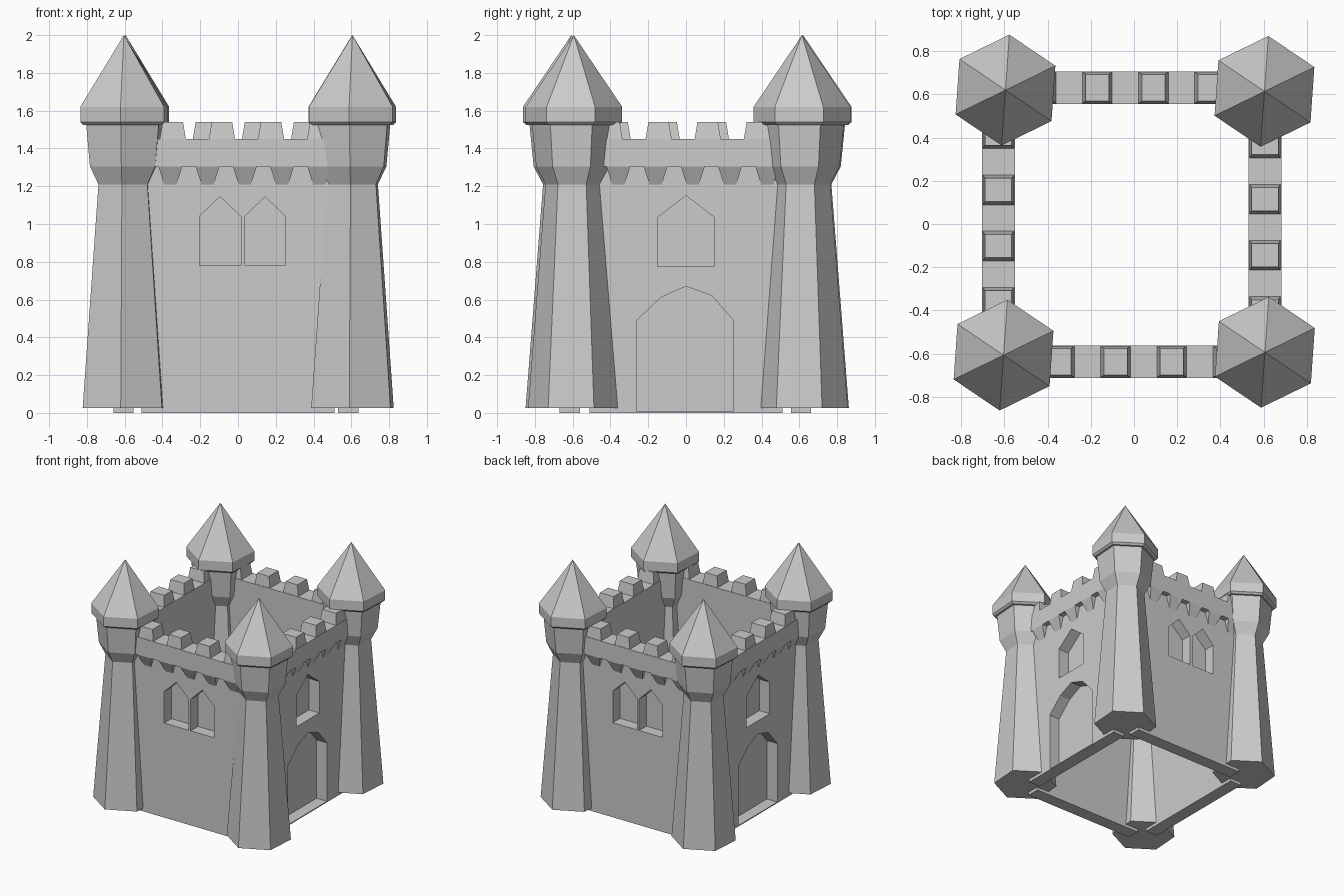
import bpy, bmesh, math
from mathutils import Matrix, Vector

if "Cube" in bpy.data.objects:
    bpy.data.objects.remove(bpy.data.objects["Cube"])


def make_object(name, bm, matrix=Matrix()):
    """Turn a bmesh into a flat-shaded object."""
    bmesh.ops.recalc_face_normals(bm, faces=bm.faces)
    bm.transform(matrix)
    mesh = bpy.data.meshes.new(name)
    bm.to_mesh(mesh)
    bm.free()
    obj = bpy.data.objects.new(name, mesh)
    bpy.context.collection.objects.link(obj)
    return obj


def add_hull(bm, points):
    """Add a convex block through the given points."""
    verts = [bm.verts.new(p) for p in points]
    bmesh.ops.convex_hull(bm, input=verts)


def add_frustum(bm, u, d0, d1, w0, w1, z0, z1, inset):
    """Block on the wall, w0 wide at z0 and w1 wide at z1; d is outward distance."""
    add_hull(bm, [(u + s * w0 / 2, -d, z0) for s in (-1, 1) for d in (d0, d1)] +
             [(u + s * w1 / 2, -d, z1) for s in (-1, 1) for d in (d0 + inset, d1 - inset)])


def add_prism(bm, outline, d0, d1):
    """Extrude an outline of (u, z) points from d0 to d1."""
    add_hull(bm, [(u, -d, z) for u, z in outline for d in (d0, d1)])


def hex_loft(name, rings, x, y, apex=None):
    """Six-sided body through (radius, z) rings, with an optional pointed top."""
    bm = bmesh.new()
    loops = []
    for r, z in rings:
        angles = [math.radians(26 + 60 * i) for i in range(6)]
        loops.append([bm.verts.new((r * math.cos(a), r * math.sin(a), z)) for a in angles])
    for low, high in zip(loops, loops[1:]):
        for i in range(6):
            j = (i + 1) % 6
            bm.faces.new((low[i], low[j], high[j], high[i]))
    bm.faces.new(loops[0])
    if apex is None:
        bm.faces.new(loops[-1])
    else:
        tip = bm.verts.new((0, 0, apex))
        for i in range(6):
            bm.faces.new((loops[-1][i], loops[-1][(i + 1) % 6], tip))
    return make_object(name, bm, Matrix.Translation((x, y, 0)))


def cut(target, cutter):
    """Apply a boolean recess and remove the cutter."""
    mod = target.modifiers.new("recess", 'BOOLEAN')
    mod.operation = 'DIFFERENCE'
    mod.solver = 'EXACT'
    mod.object = cutter
    cutter.hide_render = True
    graph = bpy.context.evaluated_depsgraph_get()
    mesh = bpy.data.meshes.new_from_object(target.evaluated_get(graph))
    target.modifiers.clear()
    target.data = mesh
    bpy.data.objects.remove(cutter)


def window(u, width, z0, z1, apex):
    h = width / 2
    return [(u - h, z0), (u + h, z0), (u + h, z1), (u, apex), (u - h, z1)]


TWIN_WINDOWS = [window(-0.095, 0.22, 0.78, 1.04, 1.145),
                window(0.143, 0.213, 0.78, 1.04, 1.145)]
DOOR = [(-0.26, 0.008), (0.25, 0.008), (0.25, 0.49), (0.137, 0.62),
        (0, 0.67), (-0.135, 0.61), (-0.26, 0.49)]
DOOR_SIDE = [window(0, 0.3, 0.775, 1.035, 1.15), DOOR]

# Walls: name, inner distance from the centre, middle of the merlon row, recesses
WALLS = [("front", 0.562, 0.045, TWIN_WINDOWS), ("right", 0.53, -0.015, DOOR_SIDE),
         ("back", 0.555, 0.04, TWIN_WINDOWS), ("left", 0.552, -0.028, DOOR_SIDE)]
for k, (side, inner, merlon_mid, recesses) in enumerate(WALLS):
    turn = Matrix.Rotation(math.radians(90 * k), 4, 'Z')
    face, lip = inner + 0.107, inner + 0.152

    # Main wall slab with recessed windows and door
    bm = bmesh.new()
    add_frustum(bm, 0, inner, face, 1.02, 1.02, 0, 1.305, 0)
    wall = make_object(side + "_wall", bm, turn)
    for outline in recesses:
        bm = bmesh.new()
        add_prism(bm, outline, face - 0.095, face + 0.1)
        cut(wall, make_object("recess_cutter", bm, turn))

    # Overhanging parapet
    bm = bmesh.new()
    add_frustum(bm, 0, inner, lip, 1.02, 1.02, 1.305, 1.45, 0)
    make_object(side + "_parapet", bm, turn)

    # Wedge corbels under the parapet
    bm = bmesh.new()
    for i in range(5):
        u = 0.036 + 0.197 * (i - 2)
        add_hull(bm, [(u + s * w, -d, z) for s in (-1, 1) for w, d, z in
                      ((0.033, face, 1.21), (0.063, face, 1.305), (0.063, lip, 1.305))])
    make_object(side + "_corbels", bm, turn)

    # Tapered merlons
    bm = bmesh.new()
    for i in range(4):
        u = merlon_mid + 0.26 * (i - 1.5)
        add_frustum(bm, u, inner + 0.004, lip - 0.004, 0.138, 0.108, 1.45, 1.54, 0.01)
    make_object(side + "_merlons", bm, turn)

# Corner towers with pointed roofs
TOWERS = [("front_left", -0.604, -0.607), ("front_right", 0.606, -0.594),
          ("back_left", -0.595, 0.62), ("back_right", 0.604, 0.614)]
for name, x, y in TOWERS:
    hex_loft(name + "_tower",
             [(0.243, 0.025), (0.15, 1.21), (0.2, 1.305), (0.222, 1.525)], x, y)
    hex_loft(name + "_roof",
             [(0.24, 1.525), (0.257, 1.54), (0.257, 1.62)], x, y, apex=2.0)
